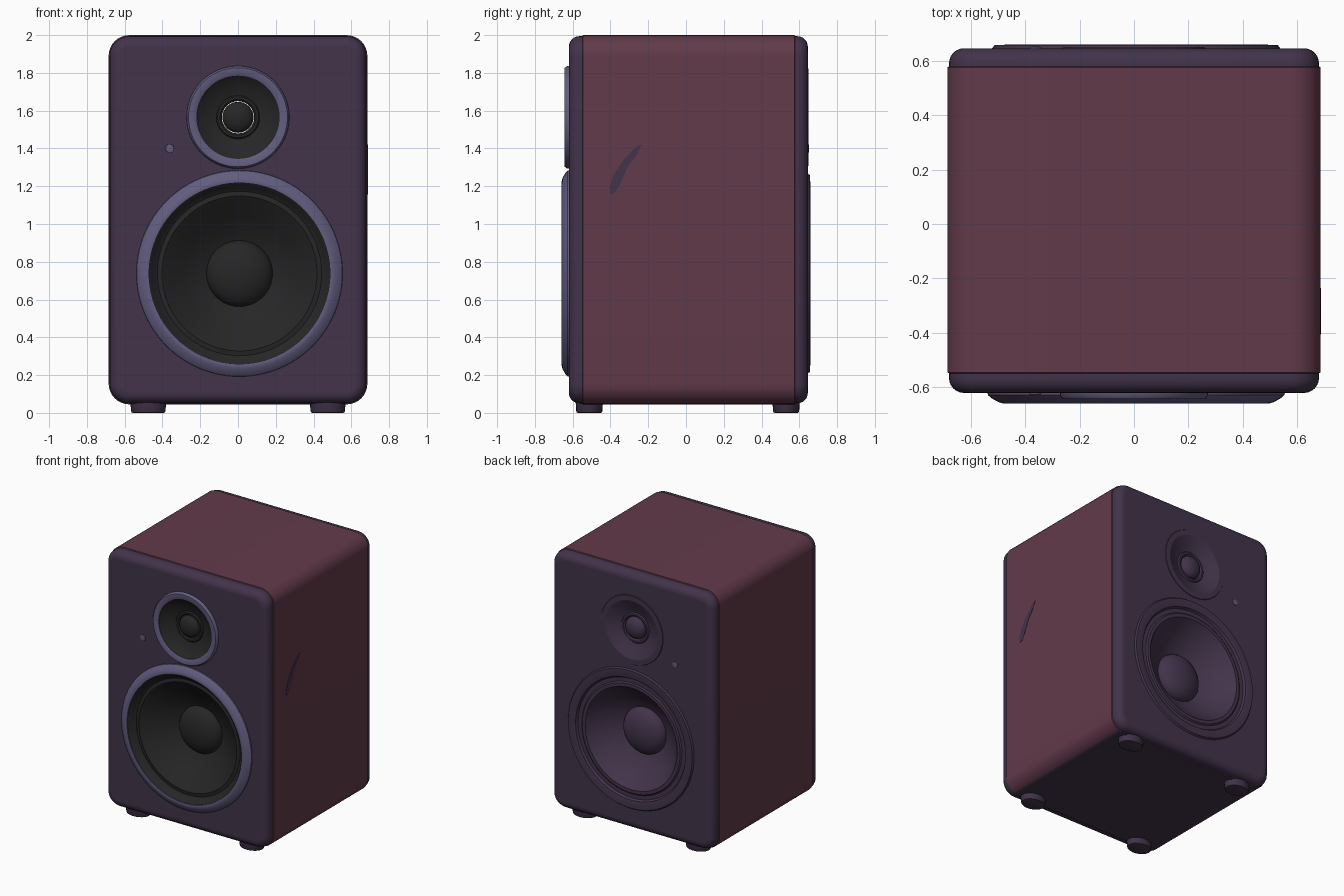
import bpy, bmesh, math
from mathutils import Vector

if "Cube" in bpy.data.objects:
    bpy.data.objects.remove(bpy.data.objects["Cube"])


def mat(name, rgb):
    lin = [((c / 255 + 0.055) / 1.055) ** 2.4 for c in rgb]
    m = bpy.data.materials.new(name)
    m.diffuse_color = (*lin, 1)
    m.use_nodes = True
    m.node_tree.nodes["Principled BSDF"].inputs["Base Color"].default_value = m.diffuse_color
    return m


MAROON = mat("maroon_shell", (98, 58, 74))
PURPLE = mat("dark_purple", (66, 51, 74))
RIM = mat("slate_violet", (98, 92, 126))
BLACK = mat("driver_black", (38, 38, 38))


def finish(bm, name, mats, angle=35):
    me = bpy.data.meshes.new(name)
    bm.to_mesh(me)
    bm.free()
    ob = bpy.data.objects.new(name, me)
    bpy.context.collection.objects.link(ob)
    for m in mats:
        me.materials.append(m)
    bpy.ops.object.select_all(action='DESELECT')
    ob.select_set(True)
    bpy.context.view_layer.objects.active = ob
    bpy.ops.object.shade_smooth_by_angle(angle=math.radians(angle))
    return ob


def bridge(bm, a, b):
    n = len(a)
    return [bm.faces.new((a[i], a[(i + 1) % n], b[(i + 1) % n], b[i])) for i in range(n)]


def lathe(name, x, z, base, side, profile, material, seg=96):
    """Spin (radius, height above baffle) around the y axis; side is -1 front, 1 back."""
    bm = bmesh.new()
    prev = None
    for r, h in profile:
        y = side * (base + h)
        if r == 0:
            tip = bm.verts.new((x, y, z))
            for i in range(seg):
                bm.faces.new((prev[i], prev[(i + 1) % seg], tip))
            break
        ring = [bm.verts.new((x + r * math.cos(t), y, z + r * math.sin(t)))
                for t in (2 * math.pi * i / seg for i in range(seg))]
        if prev:
            bridge(bm, prev, ring)
        prev = ring
    # profiles run inwards, so the surface faces out of the cabinet
    bm.normal_update()
    if sum(f.normal.y * f.calc_area() for f in bm.faces) * side < 0:
        bmesh.ops.reverse_faces(bm, faces=bm.faces[:])
    return finish(bm, name, [material])


def dome(radius, low, high, n=7):
    return [(radius * math.cos(a), low + (high - low) * math.sin(a))
            for a in (math.pi / 2 * i / n for i in range(n))] + [(0, high)]


# Cabinet: rounded rectangles lofted front to back
HW, Z0, Z1, FRONT, BACK = 0.685, 0.045, 2.0, 0.62, 0.645
WOOFER, TWEETER = (0.008, 0.738), (0.0, 1.565)
HOLES = ((*WOOFER, 0.49), (*TWEETER, 0.23))


def section(bm, y, inset, seg=8):
    r = max(0.11 - inset, 0.045)
    w, lo, hi = HW - inset - r, Z0 + inset + r, Z1 - inset - r
    pts = []
    for k, (cx, cz) in enumerate(((w, hi), (-w, hi), (-w, lo), (w, lo))):
        for i in range(seg + 1):
            a = math.pi / 2 * (k + i / seg)
            pts.append(bm.verts.new((cx + r * math.cos(a), y, cz + r * math.sin(a))))
    return pts


def edge_round(y_face, direction):
    """Quarter-round from the flat baffle face to the cabinet side."""
    R = 0.055
    out = [(y_face, 0.006 + R + 0.004)]
    for i in range(7):
        a = math.pi / 2 * i / 6
        out.append((y_face + direction * R * (1 - math.cos(a)), 0.006 + R * (1 - math.sin(a))))
    return out


rows = edge_round(-FRONT, 1) + [(-0.548, 0.006), (-0.545, 0), (0.575, 0), (0.578, 0.006)]
rows += edge_round(BACK, -1)[::-1]
bm = bmesh.new()
loops = [section(bm, y, d) for y, d in rows]
for a, b in zip(loops, loops[1:]):
    bridge(bm, a, b)
# Baffle faces with round driver openings
for loop, y, side in ((loops[0], -FRONT, -1), (loops[-1], BACK, 1)):
    rings = [loop]
    for cx, cz, r in HOLES:
        rings.append([bm.verts.new((cx + r * math.cos(t), y, cz + r * math.sin(t)))
                      for t in (2 * math.pi * i / 96 for i in range(96))])
    edges = []
    for ring in rings:
        for i, v in enumerate(ring):
            w = ring[(i + 1) % len(ring)]
            edges.append(bm.edges.get((v, w)) or bm.edges.new((v, w)))
    bmesh.ops.triangle_fill(bm, edges=edges, use_beauty=True, normal=Vector((0, side, 0)))
bmesh.ops.recalc_face_normals(bm, faces=bm.faces[:])
bm.normal_update()
for f in bm.faces:
    y = f.calc_center_median().y
    f.material_index = 0 if -0.547 < y < 0.577 and f.normal.z > -0.95 else 1
finish(bm, "cabinet", [MAROON, PURPLE])

# Front drivers
woofer_cone = [(0.482, 0.03), (0.47, 0.022), (0.455, 0.0), (0.435, -0.012), (0.41, -0.008),
               (0.385, -0.025), (0.30, -0.095), (0.22, -0.15), (0.175, -0.17)]
woofer_dome = dome(0.175, -0.17, -0.085)
tweeter_horn = [(0.222, 0.012), (0.21, 0.0), (0.16, -0.028), (0.115, -0.042),
                (0.108, -0.034), (0.095, -0.034), (0.085, -0.046)]
tweeter_dome = dome(0.082, -0.046, 0.0)
lathe("woofer_rim", *WOOFER, FRONT, -1,
      [(0.546, -0.002), (0.544, 0.008), (0.53, 0.02), (0.505, 0.034), (0.49, 0.038), (0.48, 0.036),
       (0.48, 0.028)], RIM)
lathe("woofer_cone", *WOOFER, FRONT, -1, woofer_cone, BLACK)
lathe("woofer_dust_cap", *WOOFER, FRONT, -1, woofer_dome, BLACK)
lathe("tweeter_rim", *TWEETER, FRONT, -1,
      [(0.272, -0.002), (0.27, 0.012), (0.262, 0.022), (0.23, 0.022), (0.22, 0.016), (0.22, 0.008)], RIM)
lathe("tweeter_horn", *TWEETER, FRONT, -1, tweeter_horn, BLACK)
lathe("tweeter_dome", *TWEETER, FRONT, -1, tweeter_dome, BLACK)

# Back drivers, moulded in the cabinet colour
lathe("back_woofer_rim", *WOOFER, BACK, 1,
      [(0.53, -0.002), (0.52, 0.012), (0.48, 0.013), (0.46, 0.008), (0.45, -0.008), (0.42, -0.008)], PURPLE)
lathe("back_woofer_cone", *WOOFER, BACK, 1,
      [(0.42, -0.008), (0.41, 0.0), (0.385, 0.0), (0.37, -0.02)] + woofer_cone[6:], PURPLE)
lathe("back_woofer_dust_cap", *WOOFER, BACK, 1, woofer_dome, PURPLE)
lathe("back_tweeter_rim", *TWEETER, BACK, 1, [(0.262, -0.002), (0.258, 0.004), (0.222, 0.004)], PURPLE)
lathe("back_tweeter_horn", *TWEETER, BACK, 1, [(0.222, 0.004)] + tweeter_horn[1:], PURPLE)
lathe("back_tweeter_dome", *TWEETER, BACK, 1, tweeter_dome, PURPLE)

# Indicator lights
for name, base, side in (("front_light", FRONT, -1), ("back_light", BACK, 1)):
    lathe(name, -0.362, 1.4, base, side, [(0.023, -0.002), (0.021, 0.005), (0, 0.007)], RIM, 20)

# Feet
for nx, sx in (("left", -1), ("right", 1)):
    for ny, y in (("front", -0.512), ("back", 0.53)):
        bm = bmesh.new()
        bmesh.ops.create_cone(bm, cap_ends=True, segments=24, radius1=0.09, radius2=0.097, depth=0.08)
        bmesh.ops.scale(bm, vec=(1, 0.76, 1), verts=bm.verts[:])
        bmesh.ops.translate(bm, vec=(sx * 0.475, y, 0.04), verts=bm.verts[:])
        rim = [e for e in bm.edges if all(v.co.z < 0.01 for v in e.verts)]
        bmesh.ops.bevel(bm, geom=rim, offset=0.008, segments=2, affect='EDGES', profile=0.5)
        finish(bm, f"{ny}_{nx}_foot", [PURPLE])

# Dark streak on the right side
bm = bmesh.new()
streak = [(-0.235, 1.42), (-0.26, 1.41), (-0.33, 1.34), (-0.385, 1.26), (-0.405, 1.19), (-0.40, 1.155),
          (-0.375, 1.165), (-0.335, 1.24), (-0.31, 1.30), (-0.265, 1.36)]
face = bm.faces.new([bm.verts.new((HW - 0.002, y, z)) for y, z in streak])
ext = bmesh.ops.extrude_face_region(bm, geom=[face])
bmesh.ops.translate(bm, vec=(0.004, 0, 0),
                    verts=[g for g in ext["geom"] if isinstance(g, bmesh.types.BMVert)])
bmesh.ops.recalc_face_normals(bm, faces=bm.faces[:])
finish(bm, "side_streak", [PURPLE])
